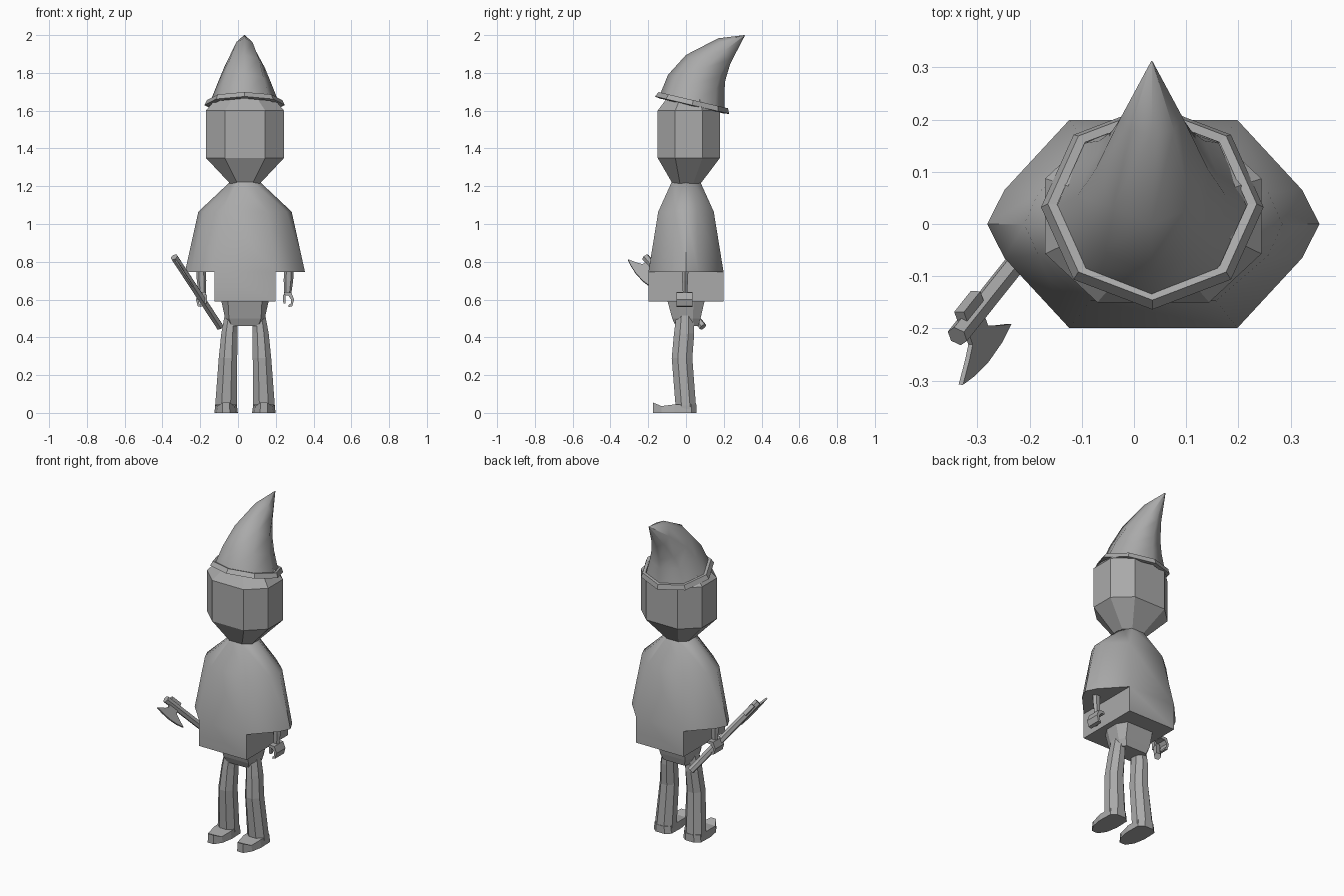
import bpy, bmesh, math
from mathutils import Vector

if "Cube" in bpy.data.objects:
    bpy.data.objects.remove(bpy.data.objects["Cube"])

CX = 0.037  # body centre line
grey = bpy.data.materials.new("plain_grey")
grey.diffuse_color = (0.4, 0.4, 0.4, 1)
grey.use_nodes = True
grey.node_tree.nodes["Principled BSDF"].inputs["Base Color"].default_value = grey.diffuse_color


def make(name, verts, faces, smooth=None):
    me = bpy.data.meshes.new(name)
    me.from_pydata([tuple(v) for v in verts], [], faces)
    bm = bmesh.new()
    bm.from_mesh(me)
    bmesh.ops.remove_doubles(bm, verts=bm.verts, dist=1e-5)
    bmesh.ops.recalc_face_normals(bm, faces=bm.faces)
    bm.to_mesh(me)
    bm.free()
    me.materials.append(grey)
    ob = bpy.data.objects.new(name, me)
    bpy.context.collection.objects.link(ob)
    if smooth:
        bpy.ops.object.select_all(action='DESELECT')
        ob.select_set(True)
        bpy.context.view_layer.objects.active = ob
        bpy.ops.object.shade_smooth_by_angle(angle=math.radians(smooth))
    return ob


def bridge(rings):
    """Vertices and side faces joining rings of equal length."""
    n = len(rings[0])
    verts = [v for r in rings for v in r]
    faces = [(a * n + i, a * n + (i + 1) % n, a * n + n + (i + 1) % n, a * n + n + i)
             for a in range(len(rings) - 1) for i in range(n)]
    return verts, faces


def loft(name, rings, smooth=None):
    verts, faces = bridge(rings)
    n = len(rings[0])
    faces += [tuple(range(n)), tuple(range(len(verts) - n, len(verts)))]
    return make(name, verts, faces, smooth)


def ring(c, u, v, n, phase=0.0):
    c, u, v = Vector(c), Vector(u), Vector(v)
    ang = [phase + 2 * math.pi * i / n for i in range(n)]
    return [c + u * math.cos(a) + v * math.sin(a) for a in ang]


def slab(name, pts, offset):
    """Flat outline given thickness along an offset vector."""
    o = Vector(offset)
    return loft(name, [[Vector(p) - o for p in pts], [Vector(p) + o for p in pts]])


def octagon(z, ax, bx, ay, by, cy):
    return [(CX + x, cy + y, z) for x, y in
            ((bx, -ay), (ax, -by), (ax, by), (bx, ay), (-bx, ay), (-ax, by), (-ax, -by), (-bx, -ay))]


# Head
loft("head", [octagon(1.215, .08, .04, .075, .035, .003),
              octagon(1.35, .207, .107, .165, .072, .015),
              octagon(1.60, .207, .107, .165, .072, .015),
              octagon(1.68, .14, .055, .11, .045, .02)])

# Hat brim: tilted eight-sided band
TILT = math.atan(0.234)
up = Vector((0, math.sin(TILT), math.cos(TILT)))
back = Vector((0, math.cos(TILT), -math.sin(TILT)))
centre = Vector((CX - .002, .035, 1.641))
brim = [ring(centre + up * h, (r, 0, 0), back * (r * .945), 8)
        for r, h in ((.182, .013), (.2, .015), (.213, -.012), (.188, -.017), (.182, .013))]
make("hat_brim", *bridge(brim))

# Hat: leaning cone; front point, back point and half width of each ring
hat = []
for fy, fz, by, bz, hw in ((-.138, 1.685, .205, 1.605, .182), (-.095, 1.79, .203, 1.70, .142),
                           (0, 1.895, .208, 1.76, .108), (.17, 1.983, .235, 1.85, .06),
                           (.308, 2.0, .312, 1.998, .002)):
    hat.append(ring((CX - .003, (fy + by) / 2, (fz + bz) / 2), (hw, 0, 0),
                    (0, (by - fy) / 2, (bz - fz) / 2), 8))
loft("hat", hat, 55)

# Poncho with square lower panel
def poncho_ring(z, a, b, c, ya, yb):
    half = [(a, -ya), (b, -yb), (c, 0), (b, yb), (a, ya)]
    pts = half + [(-x, y) for x, y in reversed(half)]
    return [(CX + x, y, z) for x, y in pts]


verts, faces = bridge([poncho_ring(1.222, .04, .068, .08, .076, .035),
                       poncho_ring(1.065, .12, .22, .247, .147, .06),
                       poncho_ring(.745, .161, .285, .318, .199, .065)])
faces.append(tuple(range(10)))
faces += [(20, 21, 22, 23, 24), (25, 26, 27, 28, 29)]      # undersides of the sleeves
corners = (20, 24, 25, 29)
verts += [(verts[i][0], verts[i][1], .59) for i in corners]
faces += [(corners[i], corners[(i + 1) % 4], 30 + (i + 1) % 4, 30 + i) for i in range(4)]
faces.append((30, 31, 32, 33))
make("poncho", verts, faces, 50)

# Hips
loft("hips", [octagon(.60, .127, .09, .1, .04, 0),
              octagon(.50, .105, .085, .075, .035, .002),
              octagon(.46, .09, .07, .06, .03, .005)])

for s, side in ((-1, "left"), (1, "right")):
    # Legs, slightly bent at the knee: height, offset, half width, front, back
    rings = []
    for z, off, hw, fy, by in ((.52, .072, .038, -.055, .045), (.42, .083, .046, -.068, .048),
                               (.29, .09, .053, -.08, .038), (.04, .1, .0625, -.06, .057),
                               (.01, .1, .0625, -.06, .057)):
        rings.append(ring((CX + s * off, (fy + by) / 2, z), (hw, 0, 0), (0, (by - fy) / 2, 0),
                          8, math.pi / 8))
    loft(side + "_leg", rings)

    # Shoes with a raised toe: y, half width, height
    x0 = CX + s * .1
    outline = [(.055, .03, .045), (.03, .06, .045), (-.06, .0625, .045),
               (-.13, .05, .036), (-.175, .02, .055)]
    shoe = []
    for y, w, h in outline:
        shoe.append([(x0 - w, y, 0), (x0 + w, y, 0), (x0 + w * .9, y, h), (x0 - w * .9, y, h)])
    loft(side + "_shoe", shoe)

    # Forearm and curled hand
    def at(off, y, z):
        return (CX + s * off, y, z)
    loft(side + "_forearm", [ring(at(.232, -.005, .75), (.026, 0, 0), (0, .02, 0), 6),
                             ring(at(.23, -.005, .70), (.025, 0, 0), (0, .018, 0), 6),
                             ring(at(.226, -.005, .63), (.019, 0, 0), (0, .013, 0), 6)])
    hand = [at(a, -.008, z) for a, z in
            ((.204, .625), (.21, .64), (.245, .638), (.26, .60), (.25, .565), (.23, .56),
             (.232, .572), (.243, .58), (.244, .60), (.23, .62))]
    slab(side + "_hand", hand, (0, .043, 0))
    slab(side + "_thumb", [at(a, -.03, z) for a, z in
                           ((.2, .625), (.215, .625), (.215, .58), (.203, .58))], (0, .011, 0))

# Axe: s runs along the handle, p points to the cutting edge, q is across
A, B = Vector((-.338, -.215, .825)), Vector((-.095, .09, .455))
d = (B - A).normalized()
p = Vector((.29, -.82, -.49))
p = (p - d * p.dot(d)).normalized()
q = d.cross(p)
loft("axe_handle", [ring(A, p * .021, q * .021, 6), ring(B, p * .021, q * .021, 6)])
blade = [(.03, .01), (.03, .04), (.005, .058), (-.04, .085), (.0, .094), (.06, .1), (.12, .096),
         (.165, .085), (.12, .058), (.095, .04), (.095, .01)]
slab("axe_blade", [A + d * s + p * r for s, r in blade], q * .005)
slab("axe_back_block", [A + d * s + p * r for s, r in
                        ((.03, -.01), (.03, -.036), (.1, -.036), (.1, -.01))], q * .011)
